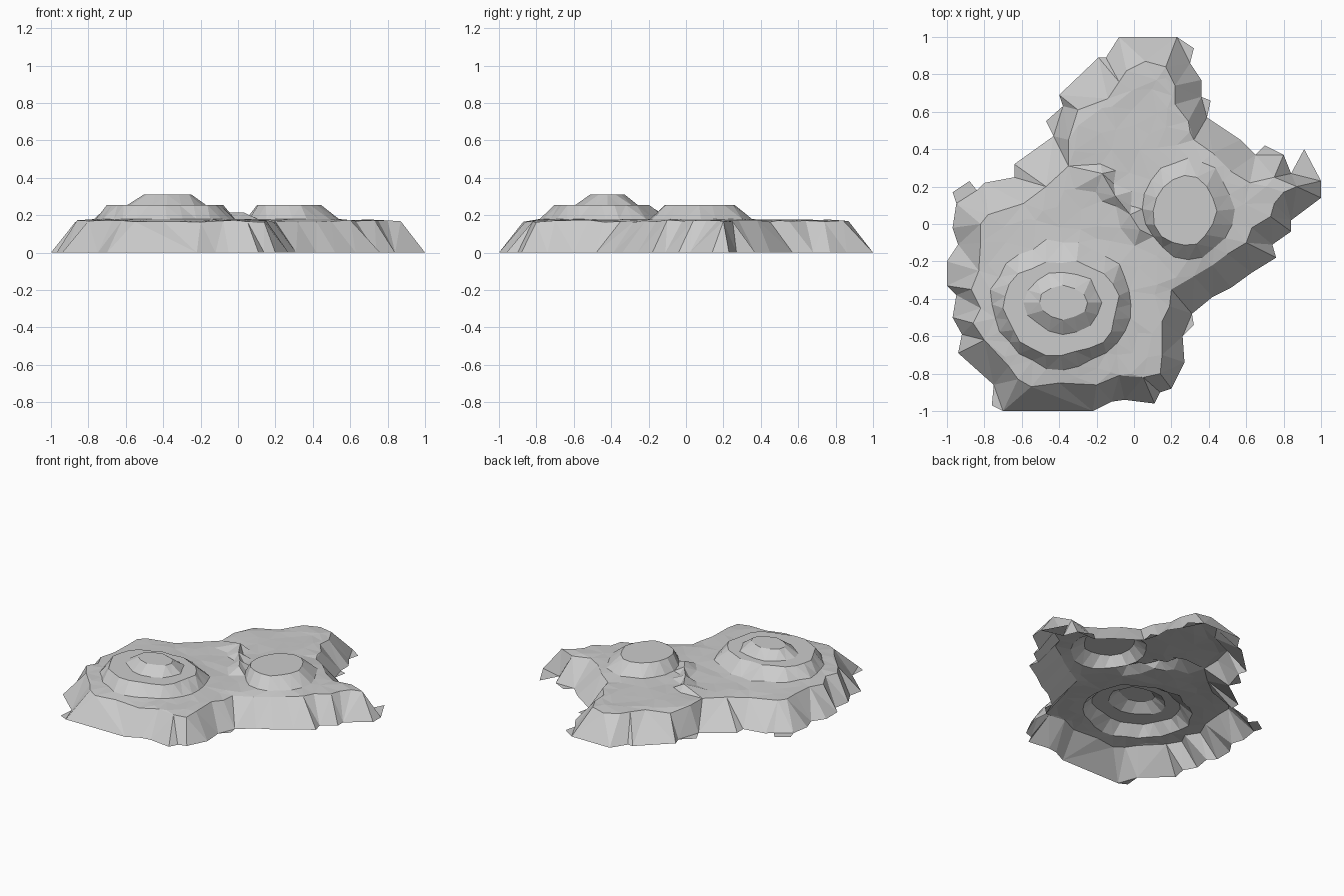
import bpy
import bmesh
import math
import random
from mathutils import Vector
from mathutils.geometry import delaunay_2d_cdt, intersect_point_tri_2d

cube = bpy.data.objects.get("Cube")
if cube:
    bpy.data.objects.remove(cube, do_unlink=True)

rng = random.Random(4)
PLATEAU, SHELF, SUMMIT = 0.175, 0.255, 0.31

# Outlines in hundredths of a unit, running clockwise from the back
shoreline = [
    (-8, 100), (23, 100), (32, 94), (30, 86), (36, 77), (36, 68), (41, 66),
    (39, 57), (57, 45), (65, 37), (70, 42), (80, 37), (84, 27), (91, 40),
    (100, 23), (100, 14), (84, 2), (84, -4), (74, -11), (76, -18), (63, -26),
    (52, -34), (42, -39), (31, -48), (32, -54), (26, -60), (27, -74),
    (20, -88), (14, -90), (11, -96), (-5, -94), (-12, -95), (-22, -100),
    (-70, -100), (-76, -97), (-75, -86), (-94, -69), (-92, -59), (-97, -50),
    (-95, -38), (-100, -33), (-100, -20), (-94, -11), (-97, -2), (-95, 11),
    (-97, 17), (-88, 23), (-84, 18), (-80, 22), (-64, 25), (-64, 32),
    (-43, 47), (-47, 55), (-38, 63), (-40, 69), (-19, 89), (-15, 89),
]
cliff_top = [
    (-4, 82), (6, 87), (17, 84), (17, 78), (22, 74), (22, 64), (29, 55),
    (32, 45), (42, 38), (52, 28), (62, 22), (75, 25), (87, 20), (80, 17),
    (75, 11), (73, 4), (63, -2), (60, -10), (50, -16), (42, -22), (32, -28),
    (20, -35), (19, -44), (15, -52), (15, -70), (14, -80), (5, -82),
    (-8, -81), (-20, -86), (-40, -85), (-55, -87), (-62, -83), (-67, -76),
    (-80, -62), (-86, -53), (-82, -45), (-87, -35), (-83, -25), (-82, -10),
    (-82, 0), (-78, 5), (-59, 11), (-47, 20), (-35, 31), (-35, 45),
    (-30, 61), (-14, 67), (-8, 76),
]

points, heights, edges = [], [], []


def add_line(coords, z, closed=True, wobble=0.0):
    """Add a contour line whose segments stay as mesh edges."""
    start = len(points)
    for x, y in coords:
        points.append(Vector((x, y)))
        heights.append(z - rng.uniform(0, wobble))
    count = len(coords)
    for i in range(count if closed else count - 1):
        edges.append((start + i, start + (i + 1) % count))


def oval(x, y, rx, ry, count, jitter):
    """Ragged oval contour."""
    ring = []
    for i in range(count):
        a = math.tau * i / count
        r = 1 + rng.uniform(-jitter, jitter)
        ring.append((x + rx * r * math.cos(a), y + ry * r * math.sin(a)))
    return ring


def scaled(coords):
    return [(x / 100, y / 100) for x, y in coords]


def inside(p, loop):
    hit = False
    for (ax, ay), (bx, by) in zip(loop, loop[1:] + loop[:1]):
        if (ay > p[1]) != (by > p[1]):
            if p[0] < (bx - ax) * (p[1] - ay) / (by - ay) + ax:
                hit = not hit
    return hit


# Cliffs
rim = scaled(cliff_top)
add_line(scaled(shoreline), 0)
add_line(rim, PLATEAU, wobble=0.012)

# Large two-step hill and smaller single-step hill
large_foot = oval(-0.38, -0.43, 0.38, 0.34, 28, 0.05)
small_foot = oval(0.29, 0.08, 0.24, 0.26, 20, 0.05)
add_line(large_foot, PLATEAU + 0.005)
add_line(oval(-0.39, -0.45, 0.31, 0.25, 24, 0.06), SHELF)
add_line(oval(-0.38, -0.42, 0.20, 0.17, 16, 0.07), SHELF)
add_line(oval(-0.38, -0.42, 0.13, 0.09, 12, 0.06), SUMMIT)
add_line(small_foot, PLATEAU + 0.005)
add_line(oval(0.27, 0.07, 0.165, 0.185, 16, 0.06), SHELF)

# Low ridge beside the small hill
ridge = [(-0.17, 0.27), (-0.10, 0.15), (-0.02, 0.05), (0.03, -0.03)]
add_line(ridge, 0.215, closed=False)

# Scattered plateau points, kept clear of the hills and cliffs
step = 0.1
blocked = points[:]
for i in range(-9, 10):
    for j in range(-9, 10):
        p = Vector((i * step + rng.uniform(-0.03, 0.03),
                    j * step + rng.uniform(-0.03, 0.03)))
        if not inside(p, rim) or inside(p, large_foot) or inside(p, small_foot):
            continue
        if min((p - q).length for q in blocked) > 0.045:
            points.append(p)
            heights.append(PLATEAU + rng.uniform(-0.003, 0.003))

# Join the contours into one open-bottomed triangulated shell
verts, _, faces, origins, _, _ = delaunay_2d_cdt(points, edges, [], 1, 1e-5)
bm = bmesh.new()
shell = []
for v, source in zip(verts, origins):
    z = heights[source[0]] if source else PLATEAU
    shell.append(bm.verts.new((v.x, v.y, z)))
for face in faces:
    bm.faces.new([shell[i] for i in face])
for face in bm.faces:
    face.normal_update()
    if face.normal.z < 0:
        face.normal_flip()
mesh = bpy.data.meshes.new("rocky_plateau")
bm.to_mesh(mesh)
bm.free()

# Stone colour
stone = bpy.data.materials.new("light_grey_stone")
stone.use_nodes = True
grey = (0.6, 0.6, 0.6, 1)
stone.diffuse_color = grey
stone.node_tree.nodes["Principled BSDF"].inputs["Base Color"].default_value = grey
mesh.materials.append(stone)

plateau = bpy.data.objects.new("rocky_plateau", mesh)
bpy.context.collection.objects.link(plateau)
